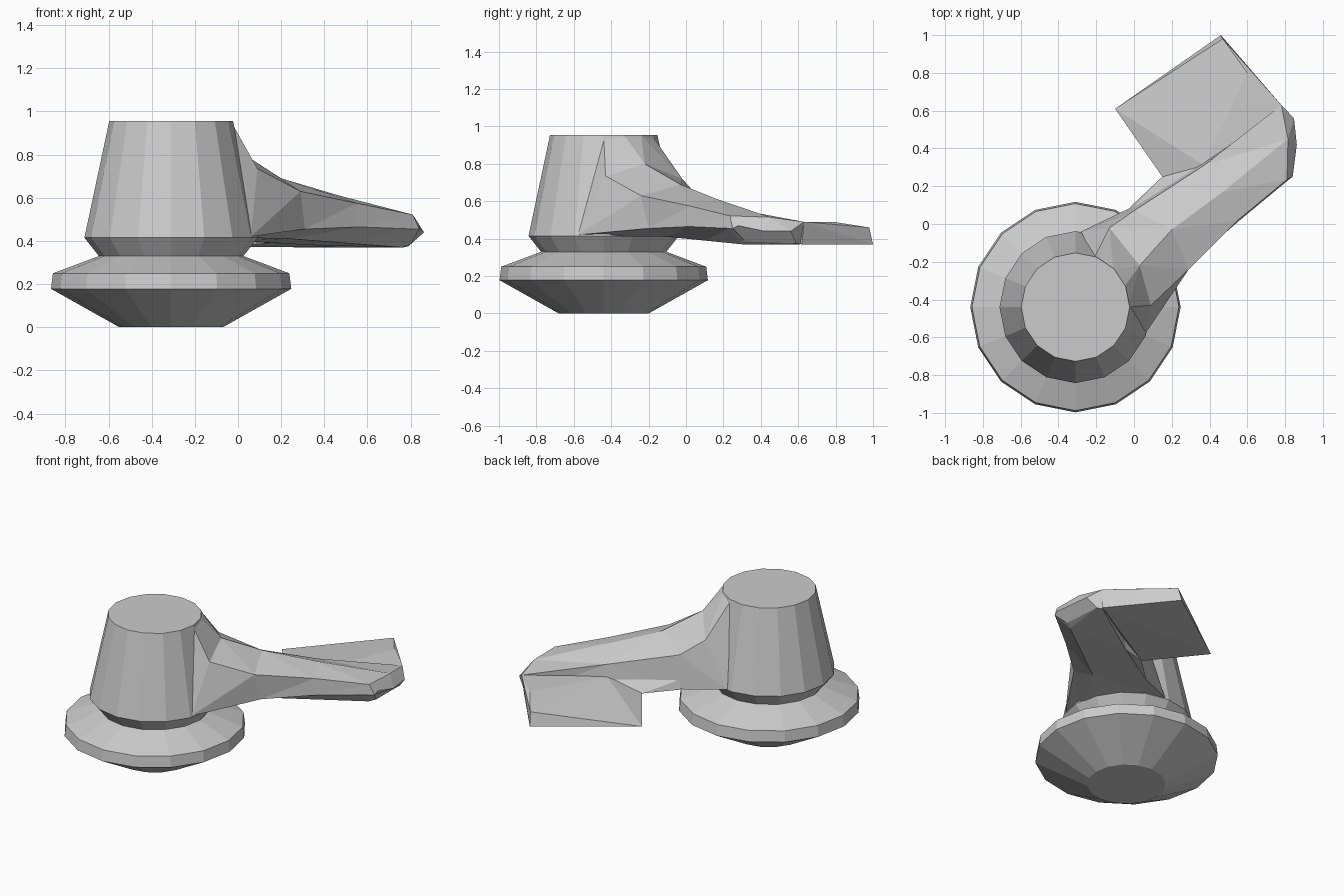
import bpy, bmesh
from math import cos, sin, tau


def finish(bm, name):
    bmesh.ops.recalc_face_normals(bm, faces=bm.faces)
    mesh = bpy.data.meshes.new(name)
    bm.to_mesh(mesh)
    bm.free()
    obj = bpy.data.objects.new(name, mesh)
    bpy.context.collection.objects.link(obj)
    return obj


def loft(name, rings):
    """Bridge closed rings of equal length and cap both ends."""
    bm = bmesh.new()
    rows = [[bm.verts.new(p) for p in ring] for ring in rings]
    for a, b in zip(rows, rows[1:]):
        for i in range(len(a)):
            j = (i + 1) % len(a)
            bm.faces.new((a[i], a[j], b[j], b[i]))
    bm.faces.new(rows[0])
    bm.faces.new(rows[-1])
    bmesh.ops.triangulate(bm, faces=[f for f in bm.faces if len(f.verts) == 4])
    return finish(bm, name)


def hull(name, points):
    bm = bmesh.new()
    for p in points:
        bm.verts.new(p)
    out = bmesh.ops.convex_hull(bm, input=bm.verts)
    loose = [v for v in out["geom_interior"] if isinstance(v, bmesh.types.BMVert)]
    bmesh.ops.delete(bm, geom=loose, context="VERTS")
    return finish(bm, name)


# Turned body: flared foot, narrow neck, tapered drum
SIDES, CX, CY = 16, -0.31, -0.44
profile = [(0.24, 0), (0.557, 0.178), (0.548, 0.25), (0.335, 0.33),
           (0.402, 0.415), (0.287, 0.955)]
loft("turned_body", [[(CX + r * cos(tau * i / SIDES), CY + r * sin(tau * i / SIDES), z)
                      for i in range(SIDES)] for r, z in profile])

# Lever arm sections: low right, mid right, top right, ridge, top left, low left
root = [(0.0, -0.5, .415), (0.06, -0.58, .42), (0.09, -0.43, .735),
        (0.03, -0.22, .80), (-0.13, -0.02, .72), (-0.28, -0.04, .42)]
arm = [
    root,
    [(0.24, -0.1, .41), (0.31, -0.2, .455), (0.29, -0.24, .63),
     (0.2, -0.03, .69), (0.0, 0.07, .62), (-0.01, 0.09, .40)],
    [(0.5, 0.1, .39), (0.56, 0.02, .465), (0.55, 0.02, .575),
     (0.47, 0.17, .61), (0.37, 0.31, .55), (0.36, 0.33, .38)],
    [(0.76, 0.3, .37), (0.82, 0.235, .455), (0.81, 0.235, .522),
     (0.815, 0.45, .515), (0.78, 0.63, .49), (0.76, 0.61, .37)],
    [(0.8, 0.32, .385), (0.84, 0.25, .455), (0.843, 0.28, .47),
     (0.862, 0.42, .44), (0.847, 0.56, .44), (0.79, 0.59, .375)],
]
loft("lever_arm", arm)

# Shoulder blending the arm into the drum rim
hull("arm_shoulder", root + [(-0.03, -0.44, .95), (-0.05, -0.33, .953),
                             (-0.11, -0.24, .953), (-0.21, -0.18, .95)])

# Wedge-shaped tab at the arm end
hull("wedge_tab", [(-0.1, 0.61, .372), (0.46, 1.0, .37), (0.6, 0.8, .37),
                   (0.77, 0.62, .37), (0.15, 0.25, .39), (0.47, 0.98, .46),
                   (0.6, 0.8, .488), (0.78, 0.63, .49), (0.37, 0.31, .47)])

# Web closing the gap between tab and drum
hull("arm_web", [(-0.02, 0.09, .40), (-0.01, 0.08, .46), (0.15, 0.25, .39),
                 (0.37, 0.31, .39), (0.37, 0.31, .47), (0.15, 0.0, .42)])
